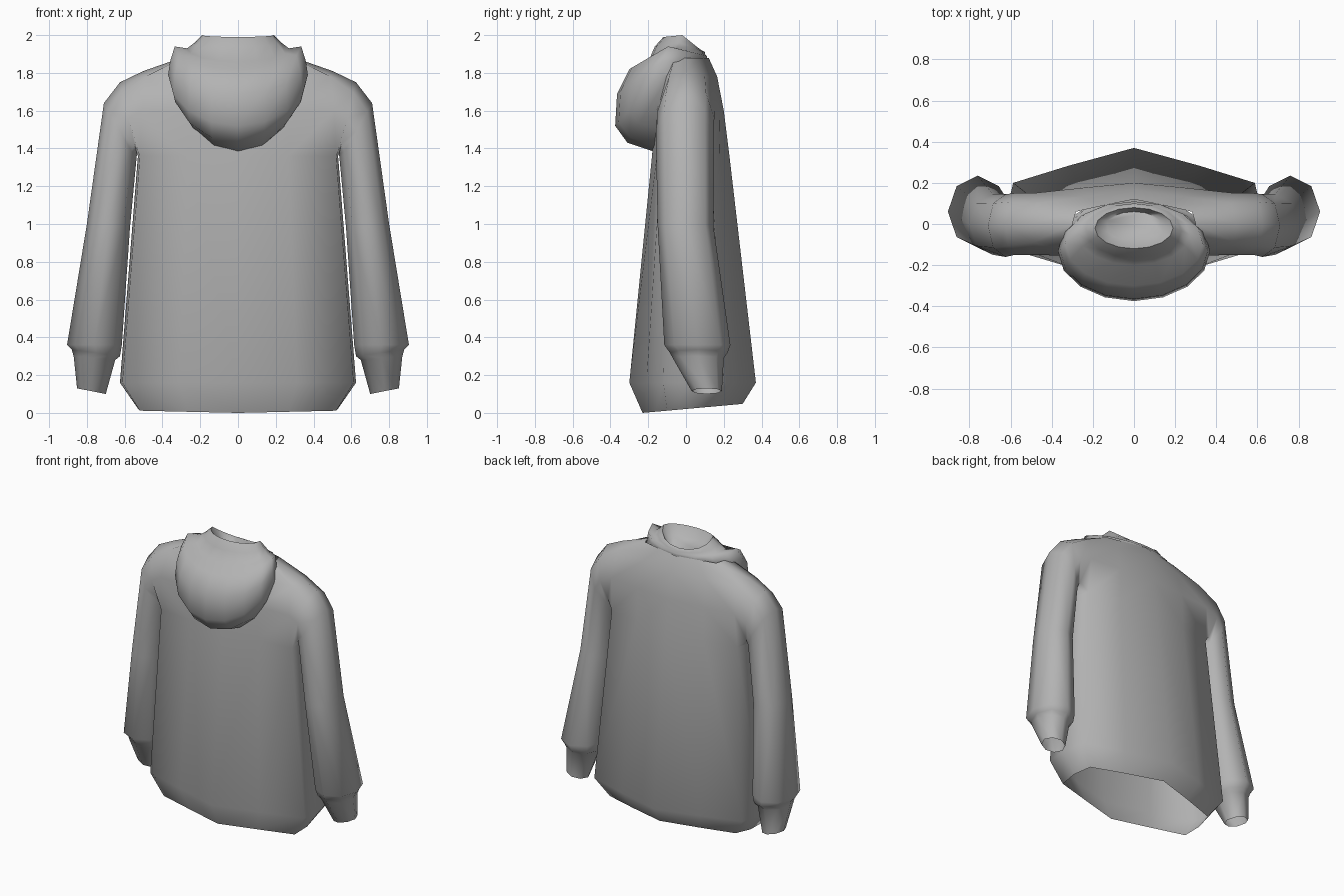
import bpy, bmesh, math

cube = bpy.data.objects.get("Cube")
if cube:
    bpy.data.objects.remove(cube, do_unlink=True)

fabric = bpy.data.materials.new("grey fabric")
fabric.use_nodes = True
fabric.diffuse_color = (0.45, 0.45, 0.45, 1)
fabric.node_tree.nodes["Principled BSDF"].inputs["Base Color"].default_value = (0.45, 0.45, 0.45, 1)


def finish(bm, name, mirror=False, angle=80):
    bmesh.ops.recalc_face_normals(bm, faces=bm.faces)
    mesh = bpy.data.meshes.new(name)
    bm.to_mesh(mesh)
    bm.free()
    mesh.materials.append(fabric)
    obj = bpy.data.objects.new(name, mesh)
    bpy.context.collection.objects.link(obj)
    bpy.ops.object.select_all(action='DESELECT')
    bpy.context.view_layer.objects.active = obj
    obj.select_set(True)
    if mirror:
        mod = obj.modifiers.new("Mirror", 'MIRROR')
        mod.use_clip = True
        mod.merge_threshold = 0.002
        bpy.ops.object.modifier_apply(modifier=mod.name)
    bpy.ops.object.shade_smooth_by_angle(angle=math.radians(angle))
    return obj


def bridge(bm, a, b, closed=True):
    n = len(a)
    for i in range(n if closed else n - 1):
        j = (i + 1) % n
        bm.faces.new((a[i], a[j], b[j], b[i]))


# Torso: half rings from front centre round the side to back centre
bm = bmesh.new()


def half_ring(z, x, front, front_side, back_side, back, tilt=0.0, lift=0.0):
    mid = (front_side + back_side) / 2
    pts = [(0, front), (x * .5, (front + front_side) / 2), (x * .98, front_side),
           (x, mid), (x * .94, back_side), (x * .5, (back + back_side) / 2), (0, back)]
    ring = [bm.verts.new((px, py, z + tilt * (py - front))) for px, py in pts]
    ring[3].co.z += lift
    return ring


hem = half_ring(0, .53, -.23, -.1, .15, .3, tilt=.09)
waist = half_ring(.16, .625, -.3, -.12, .2, .37)
armpit = half_ring(1.36, .53, -.18, -.13, .13, .23)
chest = half_ring(1.6, .52, -.16, -.15, .15, .2)
shoulder = half_ring(1.78, .5, -.14, -.09, .1, .165, lift=.03)
neck = half_ring(1.88, .3, -.12, -.06, .06, .12)
rows = [hem, waist, armpit, chest, shoulder, neck]
for low, high in zip(rows, rows[1:]):
    if chest in (low, high):      # leave the armhole open
        bridge(bm, low[:3], high[:3], False)
        bridge(bm, low[4:], high[4:], False)
    else:
        bridge(bm, low, high, False)
bm.verts.remove(chest[3])

# Sleeve and cuff grow out of the armhole
loop = [armpit[3], armpit[2], chest[2], shoulder[2],
        shoulder[3], shoulder[4], chest[4], armpit[4]]
# inner x, inner z, outer x, outer z, front y, back y
sleeve = [(.535, 1.37, .625, 1.75, -.15, .15),
          (.538, 1.34, .71, 1.64, -.16, .145),
          (.572, .98, .80, 1.0, -.15, .145),
          (.615, .36, .905, .36, -.115, .235),
          (.625, .30, .88, .335, -.085, .22),
          (.65, .28, .87, .30, -.07, .2),
          (.70, .10, .852, .13, .03, .19)]
for xi, zi, xo, zo, yf, yb in sleeve:
    ring = []
    for k in range(8):
        a = k * math.pi / 4
        t = (1 - math.cos(a)) / 2
        y = (yf + yb) / 2 - math.sin(a) * (yb - yf) / 2
        ring.append(bm.verts.new((xi + (xo - xi) * t, y, zi + (zo - zi) * t)))
    bridge(bm, loop, ring)
    loop = ring
finish(bm, "body_and_sleeves", mirror=True)

# Folded hood: rings from the underside, over the rim, into the collar
bm = bmesh.new()
# half width, front y, back y, front z, side z, back z
hood = [(.33, -.16, .12, 1.38, 1.79, 1.83),
        (.36, -.31, .12, 1.43, 1.78, 1.85),
        (.37, -.375, .11, 1.52, 1.79, 1.86),
        (.36, -.365, .11, 1.69, 1.86, 1.88),
        (.335, -.30, .11, 1.82, 1.94, 1.89),
        (.27, -.20, .10, 1.86, 1.93, 1.90),
        (.23, -.165, .10, 1.94, 1.96, 1.91),
        (.19, -.12, .08, 1.99, 2.0, 1.92),
        (.14, -.08, .06, 1.93, 1.92, 1.87)]
last = None
for w, yf, yb, zf, zs, zb in hood:
    ring = []
    for k in range(16):
        a = k * math.pi / 8
        s = math.sin(a)
        z = zs + s * (zb - zs) if s > 0 else zs - s * (zf - zs)
        ring.append(bm.verts.new((w * math.cos(a), (yf + yb) / 2 + s * (yb - yf) / 2, z)))
    if last:
        bridge(bm, last, ring)
    last = ring
bm.faces.new(last)
finish(bm, "hood")
